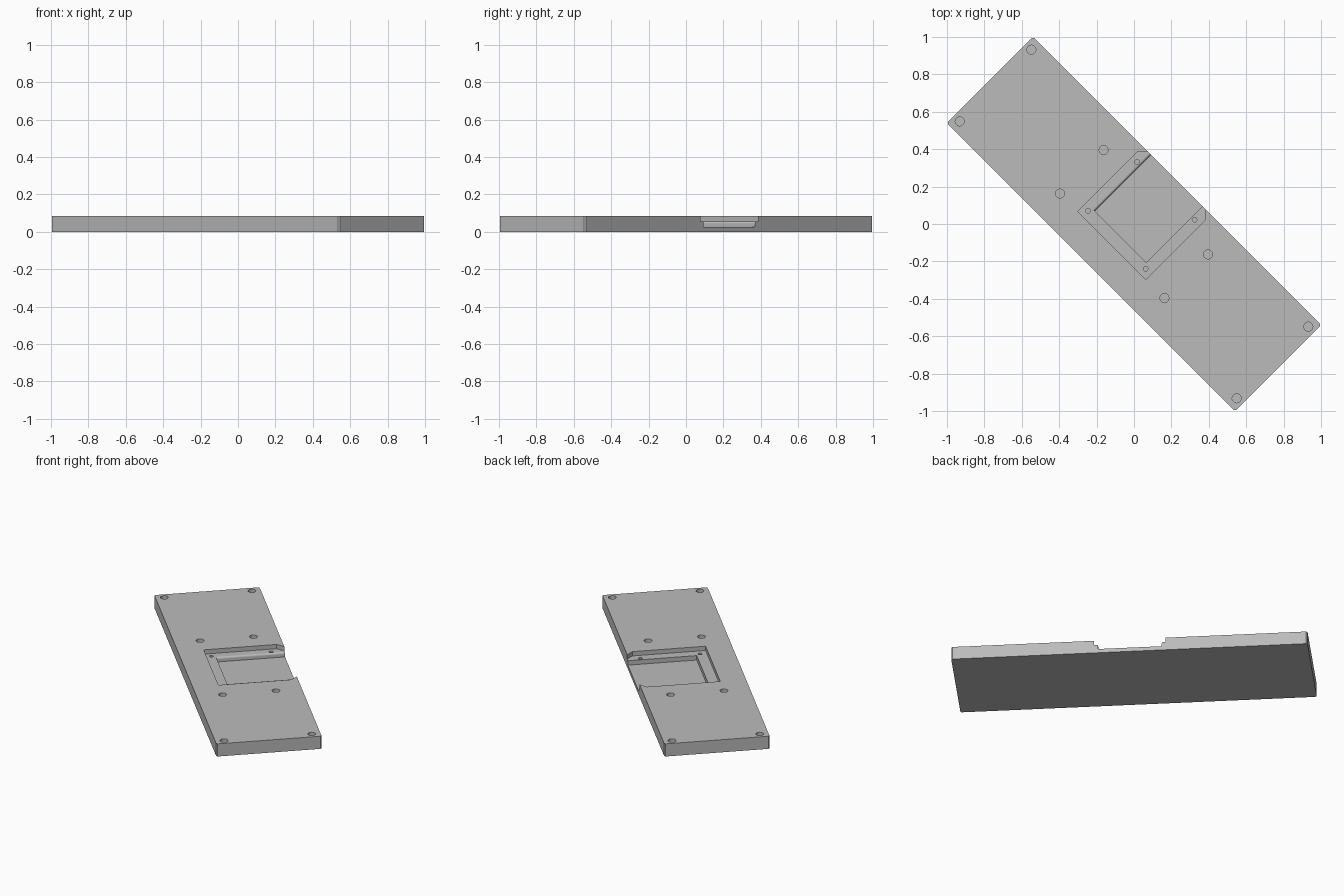
import bpy, bmesh, math

if "Cube" in bpy.data.objects:
    bpy.data.objects.remove(bpy.data.objects["Cube"])

L, W, H = 2.178, 0.651, 0.085      # plate size
LEDGE, FLOOR = 0.056, 0.026        # recess levels

grey = bpy.data.materials.new("grey")
grey.diffuse_color = (0.5, 0.5, 0.5, 1)
grey.use_nodes = True
grey.node_tree.nodes["Principled BSDF"].inputs["Base Color"].default_value = grey.diffuse_color


def prism(name, pts, z0, z1):
    """Extrude a plan outline from z0 to z1."""
    bm = bmesh.new()
    face = bm.faces.new([bm.verts.new((x, y, z0)) for x, y in pts])
    ext = bmesh.ops.extrude_face_region(bm, geom=[face])["geom"]
    for v in ext:
        if isinstance(v, bmesh.types.BMVert):
            v.co.z = z1
    bmesh.ops.recalc_face_normals(bm, faces=bm.faces)
    me = bpy.data.meshes.new(name)
    bm.to_mesh(me)
    bm.free()
    ob = bpy.data.objects.new(name, me)
    bpy.context.collection.objects.link(ob)
    me.materials.append(grey)
    return ob


def circle(x, y, r, n=32):
    return [(x + r * math.cos(2 * math.pi * i / n), y + r * math.sin(2 * math.pi * i / n)) for i in range(n)]


def cut(target, cutter):
    mod = target.modifiers.new("cut", 'BOOLEAN')
    mod.operation, mod.solver, mod.object = 'DIFFERENCE', 'EXACT', cutter
    bpy.context.view_layer.objects.active = target
    bpy.ops.object.modifier_apply(modifier=mod.name)
    bpy.data.objects.remove(cutter)


# Plate with slightly eased vertical corners
a, b, c = L / 2, W / 2, 0.008
plate = prism("base_plate", [(-a + c, -b), (a - c, -b), (a, -b + c), (a, b - c),
                             (a - c, b), (-a + c, b), (-a, b - c), (-a, -b + c)], 0, H)

# Upper recess, narrowing where it opens through the long edge
cut(plate, prism("upper_recess", [(-0.26, -0.166), (0.255, -0.166), (0.255, 0.287), (0.217, b),
                                  (0.217, 0.4), (-0.22, 0.4), (-0.22, b), (-0.26, 0.285)], LEDGE, 0.2))

# Deep pocket, open through the same edge
cut(plate, prism("deep_pocket", [(-0.198, -0.1), (0.192, -0.1), (0.192, 0.4), (-0.198, 0.4)], FLOOR, 0.2))

# Rounded lip along one pocket wall
r = 0.012
lip = [(-0.198 - r + r * math.sin(t), LEDGE - r + r * math.cos(t))
       for t in [i * math.pi / 12 for i in range(7)]] + [(-0.19, LEDGE - r), (-0.19, LEDGE + 0.01), (-0.198 - r, LEDGE + 0.01)]
rounding = prism("lip_rounding", lip, -0.1, 0.4)
for v in rounding.data.vertices:
    x, z, y = v.co
    v.co = (x, y, z)
rounding.data.flip_normals()
cut(plate, rounding)

# Blind mounting holes: corners and middle
for sx in (-1, 1):
    for sy in (-1, 1):
        cut(plate, prism("corner_hole", circle(sx * 1.047, sy * 0.271, 0.024), 0.045, 0.2))
        cut(plate, prism("middle_hole", circle(sx * 0.395, sy * 0.165, 0.024), 0.045, 0.2))

# Small screw holes in the ledge
for x in (-0.223, 0.213):
    for y in (-0.125, 0.245):
        cut(plate, prism("screw_hole", circle(x, y, 0.0125, 24), 0.026, 0.2))

# Turn the plate diagonally
plate.rotation_euler.z = -math.pi / 4
plate.select_set(True)
bpy.context.view_layer.objects.active = plate
bpy.ops.object.transform_apply(location=False, rotation=True, scale=False)
bpy.ops.object.shade_smooth_by_angle(angle=math.radians(30))
